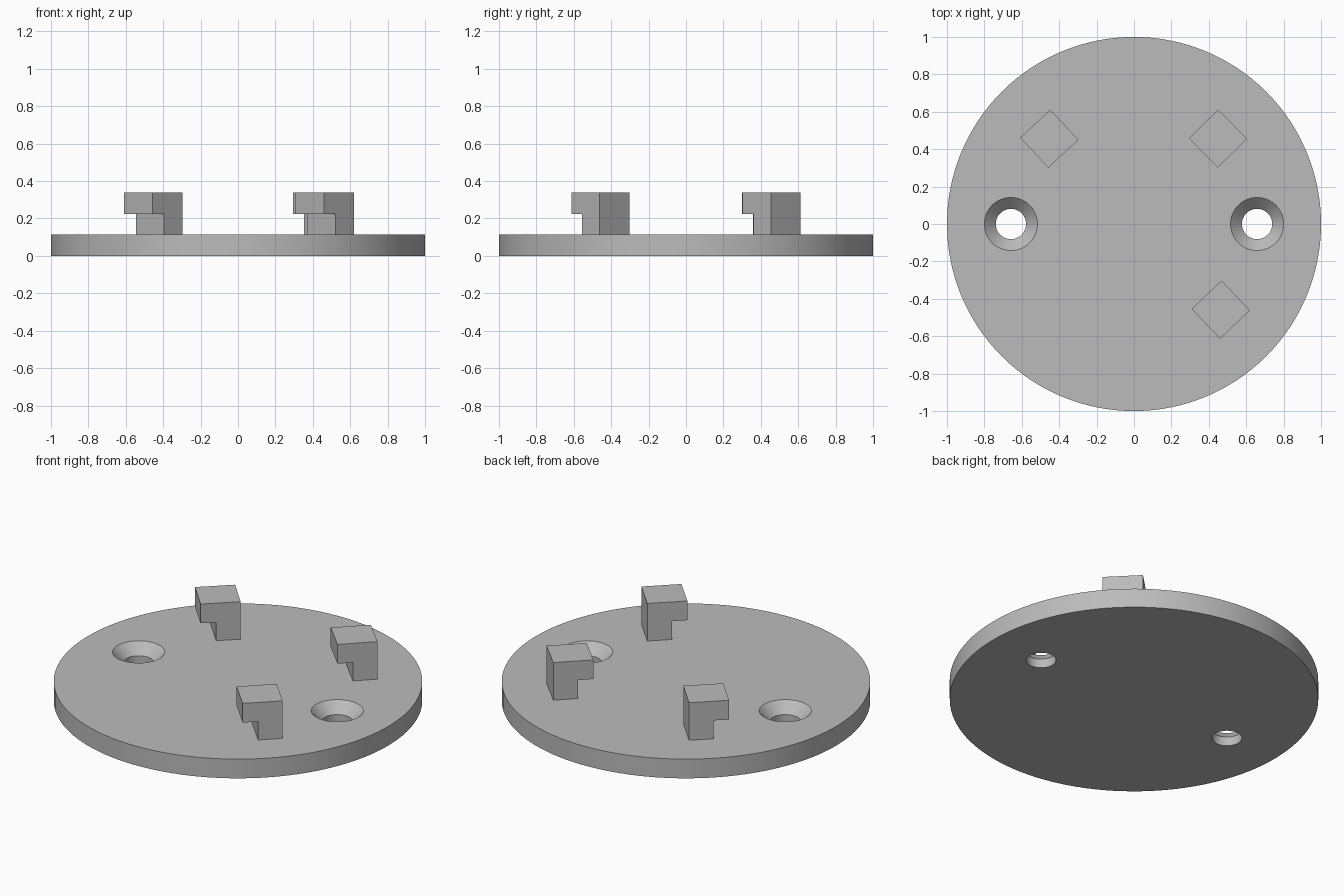
import bpy, bmesh
from math import cos, sin, pi, radians

cube = bpy.data.objects.get("Cube")
if cube:
    bpy.data.objects.remove(cube, do_unlink=True)

PLATE_Z = 0.115      # plate thickness
CLIP_TOP = 0.34      # top of the hooks
LIP_Z = 0.225        # underside of the hook lip
SIDE = 0.22          # hook width
LIP = 0.085          # lip overhang

grey = bpy.data.materials.new("plain grey")
grey.use_nodes = True
colour = (0.5, 0.5, 0.5, 1)
grey.diffuse_color = colour
grey.node_tree.nodes["Principled BSDF"].inputs["Base Color"].default_value = colour


def make_object(name, bm):
    bmesh.ops.recalc_face_normals(bm, faces=bm.faces)
    mesh = bpy.data.meshes.new(name)
    bm.to_mesh(mesh)
    bm.free()
    mesh.materials.append(grey)
    obj = bpy.data.objects.new(name, mesh)
    bpy.context.collection.objects.link(obj)
    return obj


def lathe(name, profile, segments):
    """Closed solid turned from (radius, height) points, bottom to top."""
    bm = bmesh.new()
    rings = [[bm.verts.new((r * cos(2 * pi * i / segments), r * sin(2 * pi * i / segments), z))
              for i in range(segments)] for r, z in profile]
    bm.faces.new(rings[0])
    bm.faces.new(rings[-1])
    for low, high in zip(rings, rings[1:]):
        for i in range(segments):
            j = (i + 1) % segments
            bm.faces.new((low[i], low[j], high[j], high[i]))
    return make_object(name, bm)


# Round base plate
plate = lathe("base_plate", [(1, 0), (1, PLATE_Z)], 128)

# Two countersunk screw holes
for side, x in (("left", 0.658), ("right", -0.658)):
    cutter = lathe(side + "_hole_cutter",
                   [(0.081, -0.05), (0.081, 0.054), (0.162, PLATE_Z + 0.02)], 64)
    cutter.location.x = x
    cutter.hide_render = True
    cutter.hide_set(True)
    cut = plate.modifiers.new(side + "_screw_hole", "BOOLEAN")
    cut.operation = "DIFFERENCE"
    cut.solver = "EXACT"
    cut.object = cutter

bpy.context.view_layer.objects.active = plate
plate.select_set(True)
for name in [m.name for m in plate.modifiers]:
    bpy.ops.object.modifier_apply(modifier=name)
for obj in [o for o in bpy.data.objects if o.name.endswith("_hole_cutter")]:
    bpy.data.objects.remove(obj, do_unlink=True)
bpy.ops.object.shade_smooth_by_angle(angle=radians(30))


def hook(name, x, y, angle):
    """L-shaped hook whose lip overhangs towards its own -y side."""
    h = SIDE / 2
    foot = PLATE_Z - 0.01
    outline = [(h, foot), (h, CLIP_TOP), (-h, CLIP_TOP), (-h, LIP_Z),
               (LIP - h, LIP_Z), (LIP - h, foot)]
    bm = bmesh.new()
    face = bm.faces.new([bm.verts.new((-h, py, pz)) for py, pz in outline])
    new = bmesh.ops.extrude_face_region(bm, geom=[face])["geom"]
    bmesh.ops.translate(bm, vec=(SIDE, 0, 0),
                        verts=[v for v in new if isinstance(v, bmesh.types.BMVert)])
    obj = make_object(name, bm)
    obj.location = (x, y, 0)
    obj.rotation_euler.z = radians(angle)


# Three hooks, all opening to the same diagonal
hook("back_left_hook", 0.449, 0.457, -45.5)
hook("back_right_hook", -0.453, 0.456, -47)
hook("front_left_hook", 0.464, -0.458, -46.5)
